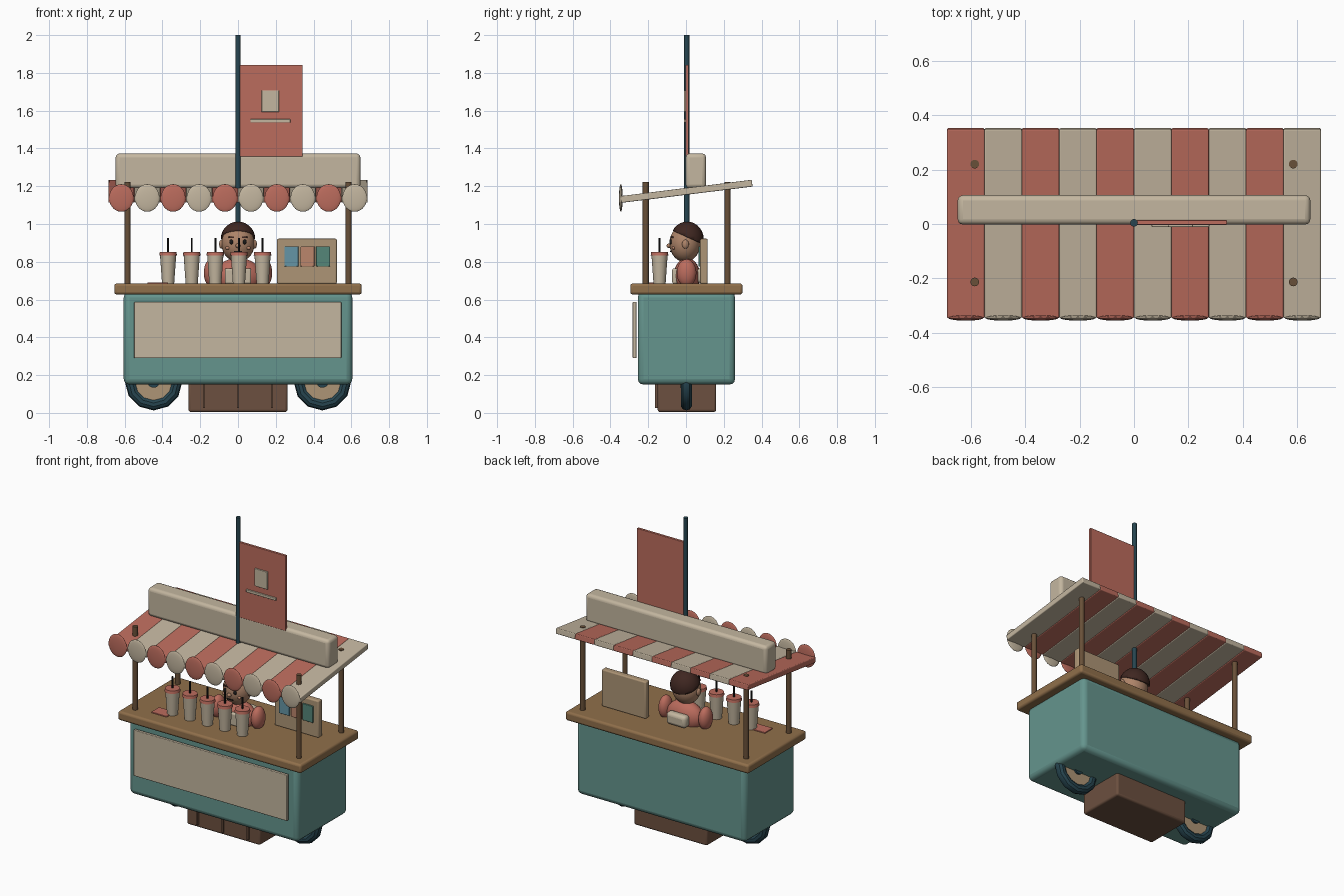
import bpy, bmesh, math
from mathutils import Vector

if "Cube" in bpy.data.objects:
    bpy.data.objects.remove(bpy.data.objects["Cube"])

MATS = {}
COLOURS = {
    "red": (0.50, 0.15, 0.11), "cream": (0.55, 0.47, 0.35), "teal": (0.13, 0.30, 0.27),
    "wood": (0.28, 0.16, 0.07), "post": (0.14, 0.08, 0.04), "crate": (0.15, 0.08, 0.05),
    "navy": (0.02, 0.06, 0.08), "skin": (0.42, 0.23, 0.14), "hair": (0.05, 0.02, 0.015),
    "tan": (0.42, 0.30, 0.18), "blue": (0.13, 0.30, 0.38), "orange": (0.50, 0.24, 0.15),
    "green": (0.09, 0.24, 0.19), "black": (0.01, 0.01, 0.01),
}


def finish(name, colour, smooth=True):
    o = bpy.context.object
    o.name = name
    if colour not in MATS:
        MATS[colour] = bpy.data.materials.new(colour)
        MATS[colour].diffuse_color = (*COLOURS[colour], 1)
    o.data.materials.append(MATS[colour])
    if smooth:
        bpy.ops.object.shade_smooth_by_angle(angle=math.radians(35))
    return o


def box(name, colour, x, y, z, bevel=0.0, tilt=0.0):
    """Box from (min, max) ranges, optionally bevelled and tilted about x."""
    bpy.ops.mesh.primitive_cube_add(size=1, location=[(a + b) / 2 for a, b in (x, y, z)])
    o = bpy.context.object
    o.scale = [b - a for a, b in (x, y, z)]
    bpy.ops.object.transform_apply(location=False, rotation=False, scale=True)
    o.rotation_euler.x = tilt
    if bevel:
        m = o.modifiers.new("bevel", "BEVEL")
        m.width, m.segments = bevel, 3
    return finish(name, colour)


def ball(name, colour, loc, radii):
    bpy.ops.mesh.primitive_uv_sphere_add(segments=24, ring_count=14, radius=1, location=loc)
    bpy.context.object.scale = radii
    bpy.ops.object.transform_apply(location=False, rotation=False, scale=True)
    return finish(name, colour)


def rod(name, colour, x, y, z0, z1, r0, r1=None, sides=16):
    bpy.ops.mesh.primitive_cone_add(vertices=sides, radius1=r0, radius2=r0 if r1 is None else r1,
                                    depth=z1 - z0, location=(x, y, (z0 + z1) / 2))
    return finish(name, colour)


# Cart body, front panel and counter
box("cart_body", "teal", (-0.605, 0.605), (-0.255, 0.26), (0.15, 0.64), 0.03)
box("front_panel", "cream", (-0.55, 0.547), (-0.282, -0.262), (0.29, 0.587), 0.004)
box("counter", "wood", (-0.655, 0.655), (-0.295, 0.30), (0.627, 0.685), 0.014)

# Storage crate under the cart
box("crate", "crate", (-0.262, 0.262), (-0.15, 0.16), (0.005, 0.18), 0.012)
for i, x in enumerate((-0.18, 0, 0.18)):
    box(f"crate_slat_{i}", "crate", (x - 0.006, x + 0.006), (-0.163, -0.148), (0.025, 0.16))

# Wheels
for side, s in (("left", -1), ("right", 1)):
    x = 0.447 * s
    bpy.ops.mesh.primitive_torus_add(major_segments=12, minor_segments=10, major_radius=0.122,
                                     minor_radius=0.03, location=(x, 0.002, 0.165),
                                     rotation=(math.pi / 2, 0, 0))
    finish(side + "_tyre", "navy")
    for part, col, r, d in (("_wheel_disc", "tan", 0.105, 0.036), ("_hub", "navy", 0.032, 0.06)):
        bpy.ops.mesh.primitive_cylinder_add(vertices=20, radius=r, depth=d, location=(x, 0.002, 0.165),
                                            rotation=(math.pi / 2, 0, 0))
        finish(side + part, col)

# Roof posts
for sx in (-1, 1):
    for label, y in (("front", -0.213), ("back", 0.22)):
        rod(f"{label}_post_{'left' if sx < 0 else 'right'}", "post", 0.585 * sx, y, 0.68, 1.222, 0.016)

# Striped awning with scalloped front edge
W = 0.1373
for i in range(10):
    x = (i - 4.5) * W
    col = "cream" if i % 2 else "red"
    box(f"awning_strip_{i}", col, (x - W / 2, x + W / 2), (-0.347, 0.353), (1.155, 1.191), 0.005,
        math.atan(0.124))
    ball(f"scallop_{i}", col, (x, -0.345, 1.138), (0.065, 0.010, 0.073))

# Sign beam, flag pole and flag
box("sign_beam", "cream", (-0.648, 0.648), (-0.002, 0.106), (1.19, 1.373), 0.02)
rod("flag_pole", "navy", 0, 0.004, 0.95, 2.0, 0.014)
box("flag", "red", (0.008, 0.342), (-0.003, 0.014), (1.357, 1.843), 0.003)
box("flag_square", "cream", (0.125, 0.217), (-0.011, 0.0), (1.593, 1.707), 0.003)
box("flag_bar", "cream", (0.065, 0.277), (-0.011, 0.0), (1.537, 1.555), 0.003)

# Drinks cups
for i in range(5):
    x, y = -0.37 + 0.125 * i, -0.14
    rod(f"cup_{i}", "cream", x, y, 0.683, 0.838, 0.032, 0.043, 20)
    rod(f"cup_lid_{i}", "red", x, y, 0.834, 0.852, 0.047, 0.044, 20)
    rod(f"straw_{i}", "black", x, y, 0.84, 0.925, 0.005, sides=8)
box("napkin", "red", (-0.48, -0.37), (-0.20, -0.12), (0.683, 0.691), 0.002)

# Menu board with three tiles
box("menu_board", "tan", (0.207, 0.523), (0.075, 0.115), (0.683, 0.922), 0.008)
for i, col in enumerate(("blue", "orange", "green")):
    x = 0.283 + 0.084 * i
    box(f"menu_tile_{i}", col, (x - 0.037, x + 0.037), (0.066, 0.08), (0.775, 0.882), 0.003)

# Vendor: body
ball("torso", "red", (0, 0.005, 0.725), (0.125, 0.07, 0.095))
box("apron", "cream", (-0.07, 0.07), (-0.073, -0.045), (0.683, 0.765), 0.01)
box("apron_bow", "cream", (-0.07, 0.07), (0.055, 0.11), (0.688, 0.765), 0.02)
rod("neck", "skin", 0, 0, 0.78, 0.84, 0.035)
ball("head", "skin", (0, -0.006, 0.897), (0.088, 0.082, 0.098))
ball("nose", "skin", (0, -0.09, 0.885), (0.013, 0.013, 0.012))
box("mouth", "black", (-0.02, 0.02), (-0.084, -0.07), (0.851, 0.856))
for side, s in (("left", -1), ("right", 1)):
    ball(side + "_arm", "red", (0.143 * s, 0.003, 0.741), (0.038, 0.052, 0.073))
    ball(side + "_ear", "skin", (0.088 * s, -0.003, 0.893), (0.012, 0.018, 0.024))
    ball(side + "_eye", "black", (0.035 * s, -0.08, 0.905), (0.010, 0.008, 0.013))
    ball(side + "_cheek", "orange", (0.055 * s, -0.066, 0.873), (0.012, 0.008, 0.009))
    box(side + "_brow", "hair", (0.035 * s - 0.015, 0.035 * s + 0.015), (-0.082, -0.065), (0.927, 0.934))

# Vendor: hair cap, cut by a plane sloping down to the back
hair = ball("hair", "hair", (0, 0.006, 0.918), (0.092, 0.088, 0.095))
bm = bmesh.new()
bm.from_mesh(hair.data)
cut = bmesh.ops.bisect_plane(bm, geom=bm.verts[:] + bm.edges[:] + bm.faces[:], plane_co=Vector((0, 0, 0.012)),
                             plane_no=Vector((0, 0.45, 1)), clear_inner=True)
bmesh.ops.holes_fill(bm, edges=[e for e in bm.edges if e.is_boundary])
bm.to_mesh(hair.data)
bm.free()

for m in bpy.data.materials:
    if m.users and not m.is_grease_pencil:
        m.use_nodes = True
        m.node_tree.nodes["Principled BSDF"].inputs["Base Color"].default_value = m.diffuse_color
